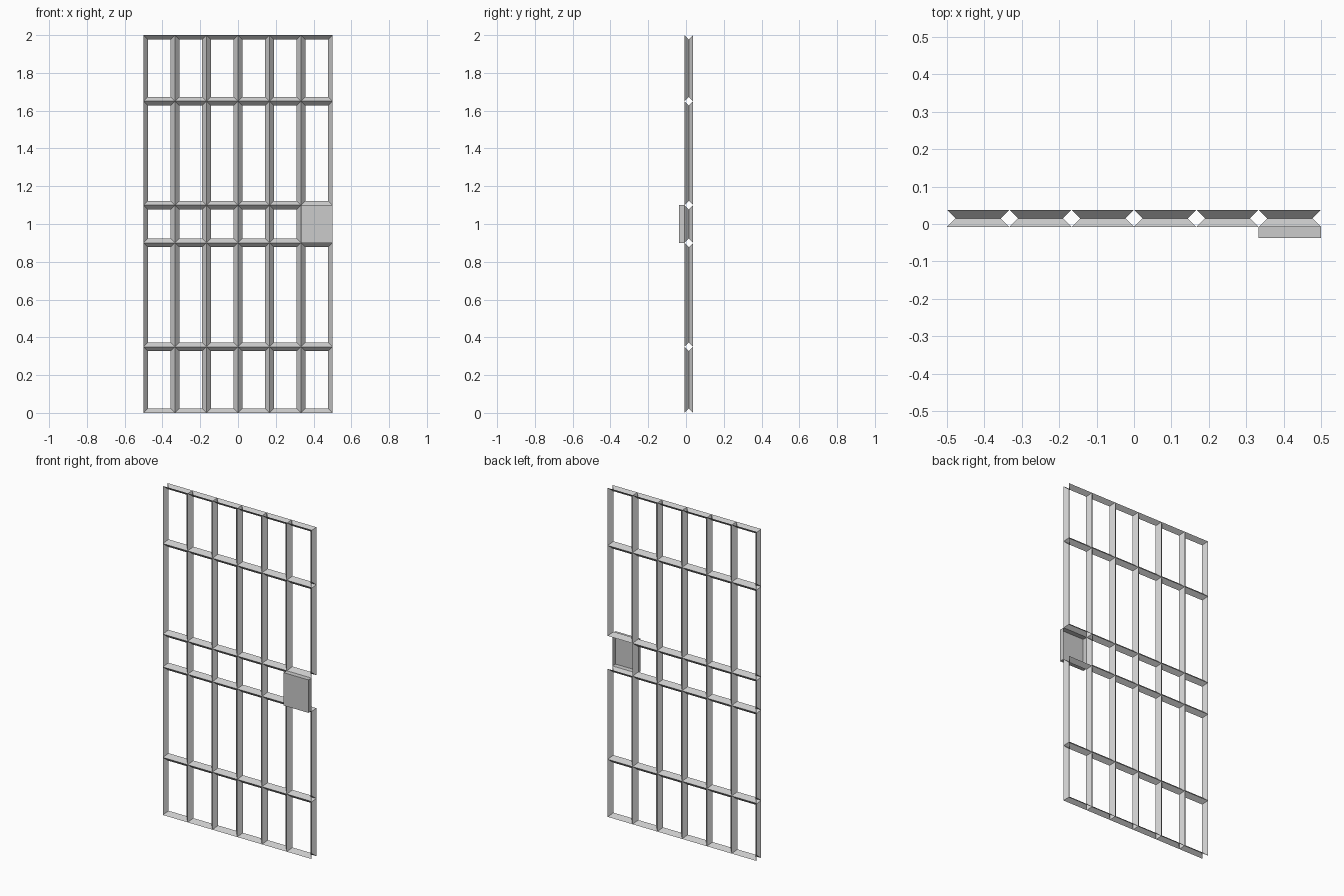
import bpy, bmesh

if "Cube" in bpy.data.objects:
    bpy.data.objects.remove(bpy.data.objects["Cube"])

FRONT, MID, BACK = -0.008, 0.015, 0.038   # depth of the bars
INSET = 0.023                             # half width of a diamond bar
LOCK_FRONT = -0.038
XS = [-0.5 + i / 6 for i in range(7)]
ZS = [0, 0.35, 0.9, 1.1, 1.65, 2]


def ring(bm, cell, y, inset=0.0):
    x0, x1, z0, z1 = cell
    x0, x1, z0, z1 = x0 + inset, x1 - inset, z0 + inset, z1 - inset
    return [bm.verts.new((x, y, z)) for x, z in ((x0, z0), (x1, z0), (x1, z1), (x0, z1))]


def bridge(bm, a, b):
    for i in range(4):
        j = (i + 1) % 4
        bm.faces.new((a[i], a[j], b[j], b[i]))


def finish(bm, name):
    bmesh.ops.remove_doubles(bm, verts=bm.verts, dist=1e-5)
    mesh = bpy.data.meshes.new(name)
    bm.to_mesh(mesh)
    bm.free()
    bpy.context.collection.objects.link(bpy.data.objects.new(name, mesh))


# Gate bars: each opening narrows to the middle, so neighbours form diamond bars
lock_cell = (5, 2)
bars = bmesh.new()
for i in range(6):
    for k in range(5):
        if (i, k) == lock_cell:
            continue
        cell = (XS[i], XS[i + 1], ZS[k], ZS[k + 1])
        front, mid, back = ring(bars, cell, FRONT), ring(bars, cell, MID, INSET), ring(bars, cell, BACK)
        bridge(bars, front, mid)
        bridge(bars, mid, back)
finish(bars, "gate_bars")

# Lock box: shallow tray, open at the back, in front of the skipped opening
lock = bmesh.new()
i, k = lock_cell
cell = (XS[i], XS[i + 1], ZS[k], ZS[k + 1])
face, rim = ring(lock, cell, LOCK_FRONT), ring(lock, cell, FRONT)
lock.faces.new(face)
bridge(lock, rim, face)
finish(lock, "lock_box")
